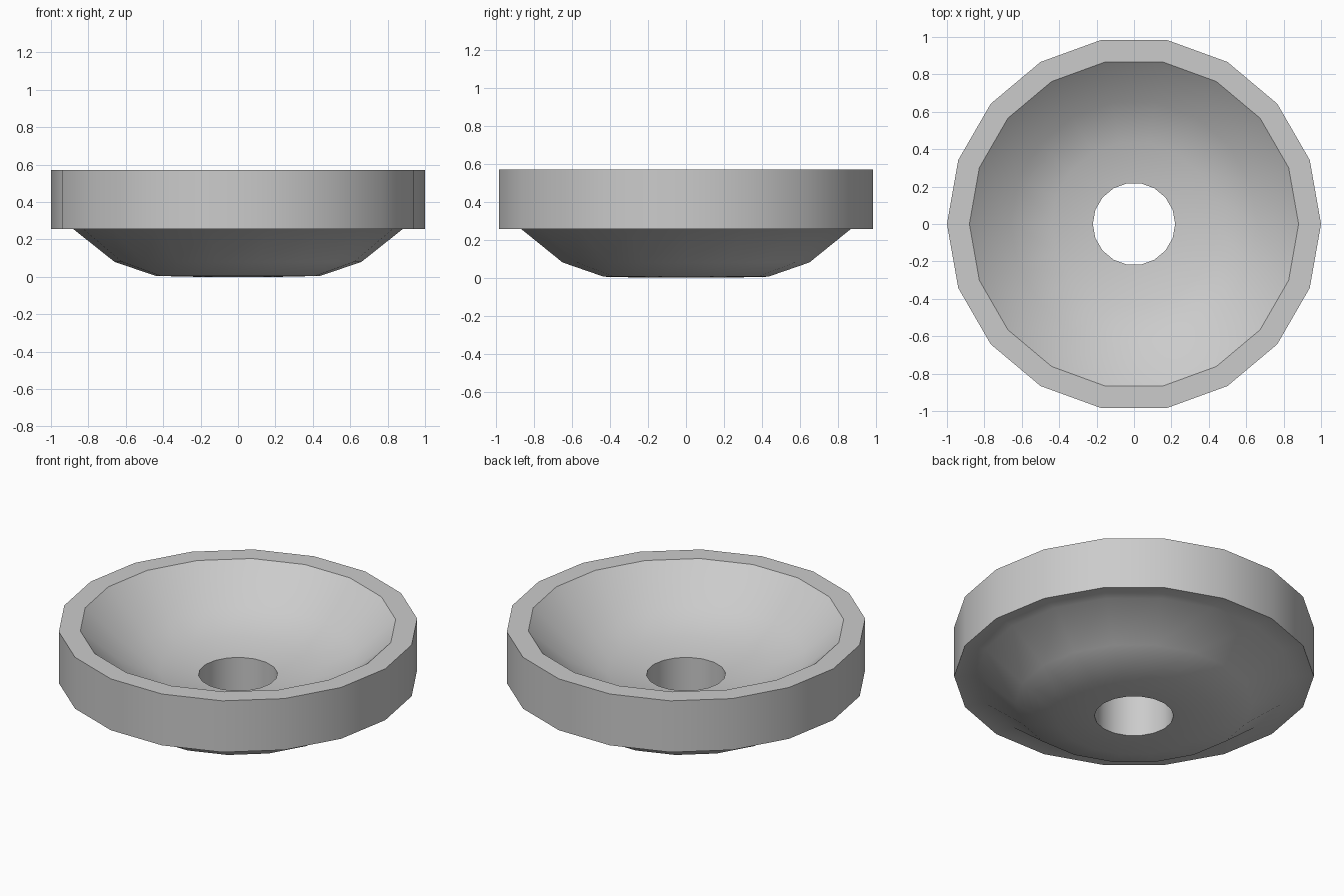
import bpy, bmesh, math
from mathutils import Vector

if "Cube" in bpy.data.objects:
    bpy.data.objects.remove(bpy.data.objects["Cube"])

SIDES = 18


def lathe(name, profile):
    """Revolve a closed (radius, z) profile around the z axis."""
    bm = bmesh.new()
    verts = [bm.verts.new((r, 0, z)) for r, z in profile]
    edges = [bm.edges.new((verts[i], verts[(i + 1) % len(verts)])) for i in range(len(verts))]
    bmesh.ops.spin(bm, geom=verts + edges, cent=(0, 0, 0), axis=(0, 0, 1),
                   angle=math.tau, steps=SIDES)
    bmesh.ops.remove_doubles(bm, verts=bm.verts, dist=1e-4)
    bmesh.ops.recalc_face_normals(bm, faces=bm.faces)
    mesh = bpy.data.meshes.new(name)
    bm.to_mesh(mesh)
    bm.free()
    ob = bpy.data.objects.new(name, mesh)
    bpy.context.collection.objects.link(ob)
    bpy.context.view_layer.objects.active = ob
    ob.select_set(True)
    bpy.ops.object.shade_smooth_by_angle(angle=math.radians(39.5))
    return ob


# Thick dish: stepped underside, upright rim, curved bowl and central hole
lathe("dish", [
    (0.22, 0.0), (0.44, 0.005), (0.66, 0.08), (0.88, 0.255),   # underside
    (1.0, 0.255), (1.0, 0.57),                                # rim
    (0.88, 0.57), (0.66, 0.38), (0.44, 0.295), (0.22, 0.27),  # bowl
])
